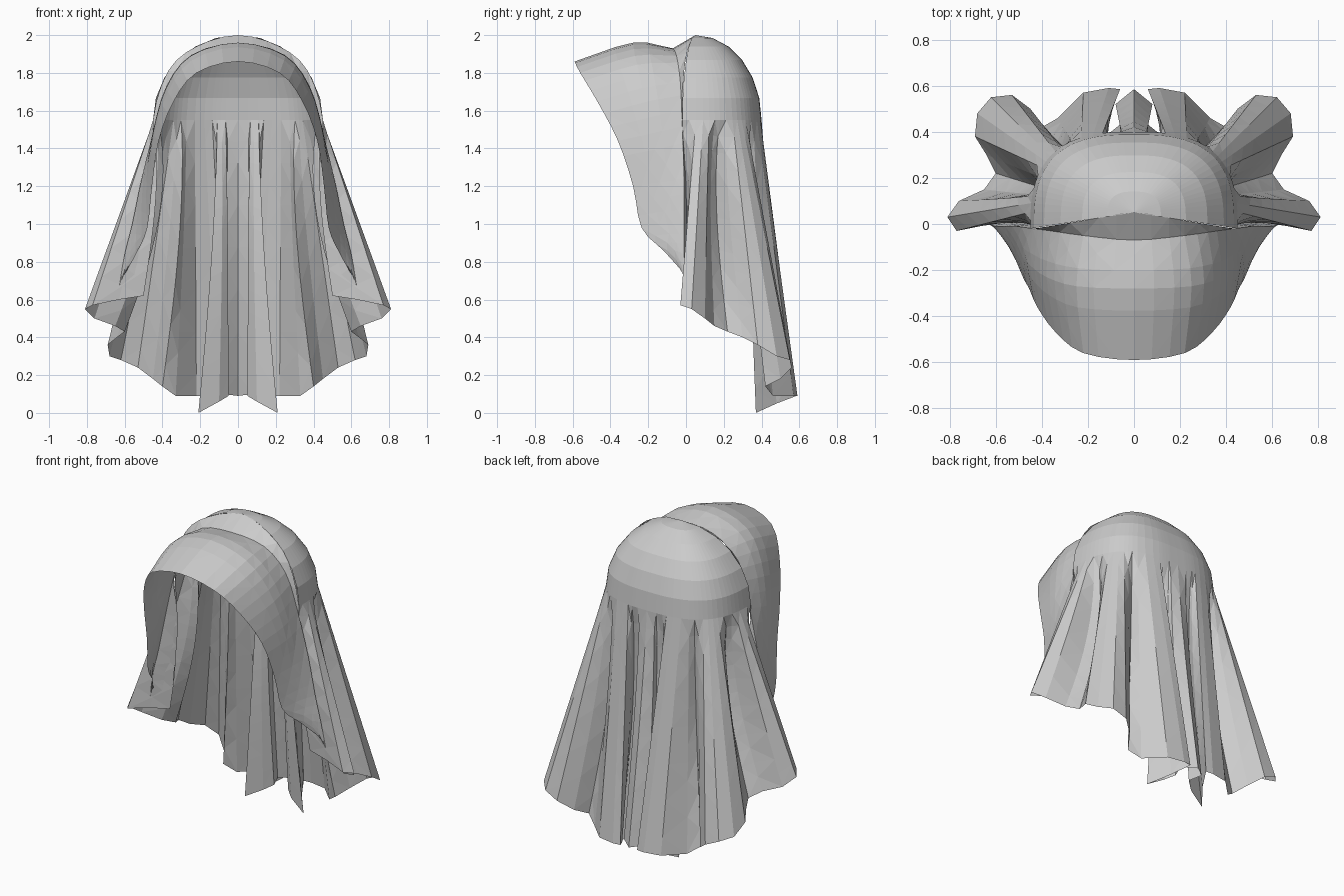
import bpy, math
from mathutils import Vector

if "Cube" in bpy.data.objects:
    bpy.data.objects.remove(bpy.data.objects["Cube"])


def sheet(name, grid):
    """Make a flat-faced half sheet from rows of points and mirror it across x = 0."""
    n = len(grid[0])
    verts = [tuple(p) for row in grid for p in row]
    faces = []
    for i in range(len(grid) - 1):
        for j in range(n - 1):
            a, b = i * n + j, (i + 1) * n + j
            # alternate diagonals for the faceted cloth look
            if (i + j) % 2:
                faces += [(a, b, b + 1), (a, b + 1, a + 1)]
            else:
                faces += [(a, b, a + 1), (a + 1, b, b + 1)]
    mesh = bpy.data.meshes.new(name)
    mesh.from_pydata(verts, [], faces)
    mesh.validate()
    ob = bpy.data.objects.new(name, mesh)
    bpy.context.collection.objects.link(ob)
    m = ob.modifiers.new("mirror", 'MIRROR')
    m.use_clip = True
    w = ob.modifiers.new("weld", 'WELD')
    w.merge_threshold = 0.0005
    return ob


def spline(pts, steps, mirrored=False):
    """Catmull-Rom points through a control list, optionally level at x = 0."""
    pts = [Vector(p) for p in pts]
    first = 2 * pts[0] - pts[1]
    if mirrored:
        first = Vector((-pts[1].x, pts[1].y, pts[1].z))
    ext = [first] + pts + [2 * pts[-1] - pts[-2]]
    out = []
    for i in range(1, len(ext) - 2):
        a, b, c, d = ext[i - 1:i + 3]
        for s in range(steps):
            t = s / steps
            out.append(0.5 * (2 * b + (c - a) * t + (2 * a - 5 * b + 4 * c - d) * t * t
                              + (3 * b - a - 3 * c + d) * t ** 3))
    return out + [pts[-1]]


# Back drape hem, from the side seam to the centre back: x, y, z, angle on crown, pinch
hem = [
    (.50, .02, .62, 0, .08), (.63, .00, .60, 2, .04), (.77, -.03, .57, 5, 0),
    (.81, .03, .55, 9, 0), (.76, .10, .50, 13, .02), (.65, .15, .46, 17, .14),
    (.60, .22, .43, 21, .18), (.64, .30, .40, 26, .08), (.69, .38, .36, 32, 0),
    (.68, .48, .30, 37, 0), (.62, .55, .28, 42, 0), (.53, .56, .24, 47, 0),
    (.45, .50, .18, 51, .04), (.40, .42, .14, 55, .10), (.33, .46, .09, 60, .03),
    (.22, .57, .09, 67, 0), (.11, .59, .09, 74, 0), (.06, .585, .09, 79, 0),
    (.12, .48, .05, 81, .06), (.21, .37, .00, 82, .10), (.10, .40, .06, 84, .10),
    (.05, .44, .09, 86, .08), (.08, .52, .10, 87, .04), (0, .585, .09, 90, .03),
]
SHOULDER = 1.55
APEX_Y = .05
rows = []


def crown_xy(angle):
    a = math.radians(angle)
    return (.45 * math.cos(a) ** .72 if angle < 90 else 0,
            -.02 + .42 * math.sin(a) ** .72)


# Rounded crown
for k in range(6):
    s, c = math.sin(math.pi * k / 12), math.cos(math.pi * k / 12)
    row = []
    for h in hem:
        x, y = crown_xy(h[3])
        row.append((x * s, APEX_Y + (y - APEX_Y) * s, SHOULDER + .45 * c))
    rows.append(row)
# Hanging folds
for k in range(14):
    t = k / 13
    row = []
    for x, y, z, ang, pinch in hem:
        cx, cy = crown_xy(ang)
        f = 1 - pinch * math.sin(math.pi * t ** .75)
        row.append(((cx + (x - cx) * t) * f, (cy + (y - cy) * t) * f,
                    SHOULDER + (z - SHOULDER) * t))
    rows.append(row)
sheet("back_drape", rows)

# Front hood: opening edge, bulging middle, seam edge (each from top centre down)
opening = [(0, -.59, 1.86), (.22, -.56, 1.80), (.34, -.47, 1.65), (.42, -.36, 1.44),
           (.455, -.28, 1.2), (.48, -.235, .98), (.53, -.12, .86), (.59, -.02, .75)]
middle = [(0, -.28, 1.96), (.25, -.27, 1.89), (.38, -.23, 1.72), (.45, -.18, 1.48),
          (.485, -.14, 1.22), (.525, -.10, 1.0), (.57, -.06, .86), (.61, -.01, .72)]
seam = [(0, -.07, 1.93), (.22, -.05, 1.89), (.36, -.03, 1.75), (.44, -.02, 1.52),
        (.51, -.01, 1.24), (.56, -.01, 1.0), (.60, -.01, .84), (.63, .0, .66)]
# Tucked-in pleat that joins the hood to the crown and side folds
tuck = [(0, .05, 2.0), (.22, .015, 1.94), (.37, -.01, 1.81), (.45, -.02, 1.55),
        (.43, .0, 1.24), (.45, .01, 1.0), (.47, .02, .82), (.50, .02, .62)]
curves = [spline(c, 3, True) for c in (opening, middle, seam)]
across = [spline([c[j] for c in curves], 3) for j in range(len(curves[0]))]
fold = spline(tuck, 3, True)
sheet("front_hood", [row + [fold[j]] for j, row in enumerate(across)])
